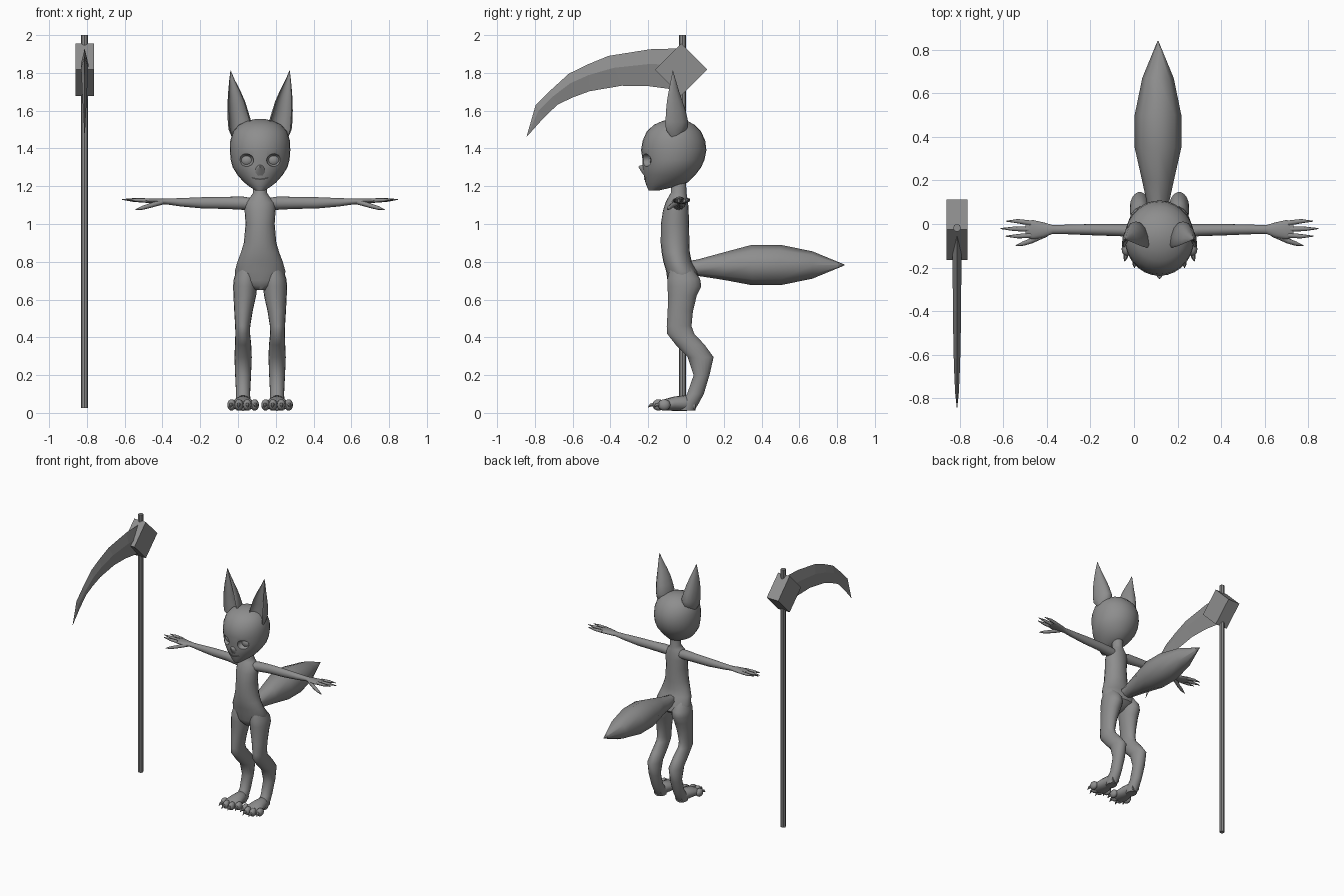
import bpy, bmesh, math
from mathutils import Vector, Matrix

CX = 0.117          # body centre line
POLE_X, POLE_Y = -0.812, -0.018

grey = bpy.data.materials.new("plain_grey")
grey.diffuse_color = (0.27, 0.27, 0.27, 1)


def shade(ob, angle):
    if angle:
        for p in ob.data.polygons:
            p.use_smooth = True
        ob.data.set_sharp_from_angle(angle=math.radians(angle))


def finish(name, bm, angle=50):
    bmesh.ops.recalc_face_normals(bm, faces=bm.faces)
    me = bpy.data.meshes.new(name)
    bm.to_mesh(me)
    bm.free()
    me.materials.append(grey)
    ob = bpy.data.objects.new(name, me)
    bpy.context.collection.objects.link(ob)
    shade(ob, angle)
    return ob


def loft(name, rings, angle=50):
    """Skin a list of equal point rings and cap both ends."""
    bm = bmesh.new()
    vs = [[bm.verts.new(p) for p in r] for r in rings]
    n = len(vs[0])
    for a, b in zip(vs, vs[1:]):
        for i in range(n):
            j = (i + 1) % n
            bm.faces.new((a[i], a[j], b[j], b[i]))
    bm.faces.new(vs[0])
    bm.faces.new(vs[-1])
    return finish(name, bm, angle)


def ring(c, u, v, n=16):
    c, u, v = Vector(c), Vector(u), Vector(v)
    return [c + u * math.cos(2 * math.pi * i / n) + v * math.sin(2 * math.pi * i / n)
            for i in range(n)]


def flat_ring(x, z, hw, yf, yb, n=20):
    return ring((x, (yf + yb) / 2, z), (hw, 0, 0), (0, (yb - yf) / 2, 0), n)


def tube(name, pts, radii, n=8):
    pts = [Vector(p) for p in pts]
    rings = []
    for i, p in enumerate(pts):
        d = (pts[min(i + 1, len(pts) - 1)] - pts[max(i - 1, 0)]).normalized()
        up = Vector((0, 0, 1)) if abs(d.z) < 0.9 else Vector((0, 1, 0))
        u = d.cross(up).normalized()
        rings.append(ring(p, u * radii[i], d.cross(u) * radii[i], n))
    return loft(name, rings)


def ball(name, c, r, seg=16):
    bm = bmesh.new()
    bmesh.ops.create_uvsphere(bm, u_segments=seg, v_segments=seg // 2 + 2, radius=1,
                              matrix=Matrix.Translation(c) @ Matrix.Diagonal((*r, 1)))
    return finish(name, bm, 80)


# torso and neck: z, half width, front y, back y
torso = [(.65, .03, -.07, .0), (.675, .09, -.088, .04), (.70, .128, -.098, .07),
         (.75, .134, -.105, .06), (.80, .120, -.12, .03), (.85, .101, -.129, .02),
         (.90, .086, -.134, .018), (1.0, .077, -.133, .016), (1.07, .082, -.122, .014),
         (1.115, .078, -.108, .011), (1.145, .05, -.092, .006), (1.165, .037, -.08, .002),
         (1.25, .036, -.075, .0)]
loft("torso", [flat_ring(CX, *s) for s in torso])

# head
head_rows = [(1.178, .025, -.198, -.14), (1.195, .052, -.206, -.07), (1.22, .085, -.215, .01),
             (1.26, .120, -.224, .05), (1.30, .145, -.230, .08), (1.34, .156, -.230, .098),
             (1.39, .160, -.238, .108), (1.44, .158, -.230, .102), (1.49, .143, -.208, .08),
             (1.525, .112, -.170, .045), (1.545, .07, -.125, .01), (1.556, .025, -.08, -.03)]
head = loft("head", [flat_ring(CX, *s, n=28) for s in head_rows], 60)

# eye sockets cut into the head
for s in (-1, 1):
    cutter = ball("socket_cutter", (CX + s * .075, -.215, 1.338), (.042, .045, .034), 20)
    cutter.hide_render = True
    mod = head.modifiers.new("socket", 'BOOLEAN')
    mod.operation, mod.object = 'DIFFERENCE', cutter
bpy.context.view_layer.update()
cut = bpy.data.meshes.new_from_object(head.evaluated_get(bpy.context.evaluated_depsgraph_get()))
head.modifiers.clear()
head.data = cut
shade(head, 35)
for ob in [o for o in bpy.data.objects if o.name.startswith("socket_cutter")]:
    bpy.data.objects.remove(ob)

# nose and mouth line
tube("nose", [(CX, -.20, 1.285), (CX, -.228, 1.295), (CX, -.25, 1.304)], [.045, .022, .004], 10)
mouth = [(CX + x, -.088 - .133 * math.sqrt(1 - (x / .108) ** 2), 1.236 + 5 * x * x)
         for x in (-.045, -.025, 0, .025, .045)]
tube("mouth", mouth, [.001, .003, .003, .003, .001], 6)

# ear sections: z, inner x, outer x, front y, back y
ear_rows = [(1.46, .07, .15, -.085, -.03), (1.50, .05, .167, -.122, .005),
            (1.54, .046, .171, -.125, .012), (1.60, .064, .173, -.12, -.002),
            (1.65, .080, .172, -.112, -.018), (1.70, .102, .169, -.1, -.036),
            (1.765, .135, .163, -.083, -.055), (1.812, .155, .157, -.071, -.069)]


def ear_ring(s, z, xi, xo, yf, yb, n=8):
    xc, w, d = (xi + xo) / 2, (xo - xi) / 2, yb - yf
    arc = [math.pi * i / n for i in range(n + 1)]
    back = [(xc + w * math.cos(t), yf + .2 * d + .8 * d * math.sin(t)) for t in arc]
    front = [(xc + .88 * w * math.cos(t), yf + .12 * d + .35 * d * math.sin(t))
             for t in reversed(arc)]
    return [(CX + s * x, y, z) for x, y in back + front]


# arm sections: x, y, half depth, z, half height
arm_rows = [(.03, -.045, .04, 1.105, .03), (.09, -.036, .034, 1.11, .035),
            (.18, -.028, .028, 1.112, .032), (.30, -.026, .026, 1.112, .03),
            (.42, -.025, .022, 1.115, .022), (.49, -.025, .020, 1.119, .016),
            (.53, -.027, .034, 1.12, .015), (.58, -.026, .044, 1.122, .013),
            (.615, -.024, .038, 1.124, .009)]
fingers = [((.59, .004), (.65, .013), (.703, .013)), ((.60, -.024), (.67, -.022), (.73, -.021)),
           ((.59, -.052), (.65, -.056), (.706, -.056))]

# leg sections: z, x, half width, front y, back y
leg_rows = [(.77, .068, .05, -.085, .03), (.71, .076, .063, -.1, .076),
            (.67, .079, .064, -.1, .082), (.62, .081, .060, -.096, .058),
            (.54, .088, .049, -.098, .038), (.46, .092, .040, -.103, .03),
            (.42, .092, .039, -.102, .044), (.36, .09, .043, -.055, .10),
            (.295, .09, .046, .008, .147), (.2, .09, .042, .04, .125),
            (.1, .09, .037, .005, .095), (.05, .09, .040, -.04, .068),
            (.012, .09, .034, -.04, .045)]
# foot sections: y, half width, z, half height
foot_rows = [(.05, .03, .04, .026), (.0, .041, .052, .041), (-.06, .054, .049, .038),
             (-.11, .066, .043, .031), (-.14, .055, .038, .022)]

for s, side in ((-1, "left"), (1, "right")):
    ball(f"{side}_eye", (CX + s * .068, -.155, 1.338), (.042, .036, .038))
    loft(f"{side}_ear", [ear_ring(s, *r) for r in ear_rows])
    loft(f"{side}_arm", [ring((CX + s * x, y, z), (0, hy, 0), (0, 0, hz))
                         for x, y, hy, z, hz in arm_rows])
    for f in fingers:
        tube(f"{side}_finger", [(CX + s * x, y, 1.124 + .003 * i) for i, (x, y) in enumerate(f)],
             [.012, .010, .002])
    tube(f"{side}_thumb", [(CX + s * .52, -.045, 1.116), (CX + s * .59, -.078, 1.095),
                           (CX + s * .625, -.09, 1.085), (CX + s * .66, -.1, 1.075)],
         [.014, .012, .010, .002])
    loft(f"{side}_leg", [flat_ring(CX + s * x, z, hw, yf, yb, 18)
                         for z, x, hw, yf, yb in leg_rows])
    loft(f"{side}_foot", [ring((CX + s * .09, y, z), (hw, 0, 0), (0, 0, hz))
                          for y, hw, z, hz in foot_rows])
    # toes and claws fan out around the foot centre
    for dx, y in ((-.061, -.115), (-.022, -.145), (.022, -.145), (.061, -.115)):
        x = CX + s * .09 + dx
        ball(f"{side}_toe", (x, y, .042), (.023, .033, .03), 12)
        tube(f"{side}_claw", [(x, y - .02, .045), (x + dx * .1, y - .042, .042),
                              (x + dx * .15, y - .057, .028)], [.012, .009, .001], 6)

# tail: y, radius
tail = [(-.02, .035), (.06, .043), (.2, .073), (.35, .107), (.5, .107), (.67, .072), (.84, .002)]
loft("tail", [ring((CX - .007, y, .765 + .018 * min(1, max(0, y) / .3)), (r, 0, 0), (0, 0, r), 8)
              for y, r in tail], 60)

# scythe pole and head block
loft("pole", [ring((POLE_X, POLE_Y, z), (.018, 0, 0), (0, .018, 0), 8) for z in (.025, 2.0)], 0)
bm = bmesh.new()
bmesh.ops.create_cube(bm, size=1, matrix=Matrix.Translation((POLE_X, -.026, 1.817))
                      @ Matrix.Rotation(math.pi / 4, 4, 'X') @ Matrix.Diagonal((.098, .196, .196, 1)))
finish("blade_block", bm, 0)

# curved blade: spine y, z, edge y, z, half thickness
blade = [(-.02, 1.93, -.05, 1.71, .02), (-.19, 1.925, -.2, 1.73, .02),
         (-.41, 1.89, -.34, 1.732, .019), (-.52, 1.845, -.51, 1.703, .017),
         (-.62, 1.796, -.60, 1.67, .015), (-.72, 1.705, -.68, 1.632, .012),
         (-.796, 1.63, -.755, 1.56, .008), (-.844, 1.463, -.84, 1.465, .001)]
rings = []
for y0, z0, y1, z1, t in blade:
    ym, zm = y0 + .4 * (y1 - y0), z0 + .4 * (z1 - z0)
    rings.append([(POLE_X, y0, z0), (POLE_X + t, ym, zm), (POLE_X, y1, z1), (POLE_X - t, ym, zm)])
loft("blade", rings, 0)
